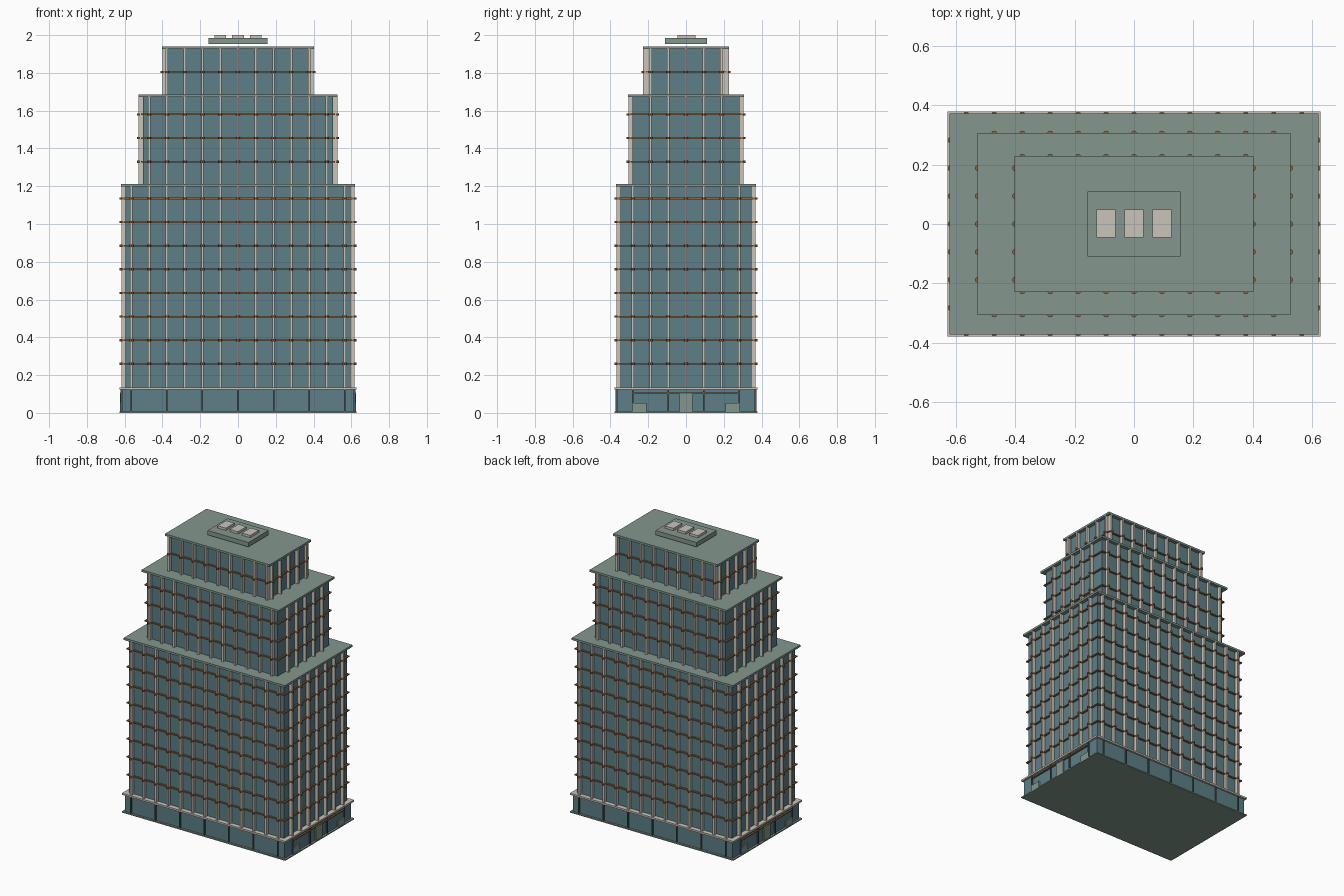
import bpy, bmesh
from mathutils import Matrix, Vector

cube = bpy.data.objects.get("Cube")
if cube:
    bpy.data.objects.remove(cube, do_unlink=True)


def material(name, rgb):
    m = bpy.data.materials.new(name)
    m.use_nodes = True
    color = (*rgb, 1)
    m.diffuse_color = color
    m.node_tree.nodes["Principled BSDF"].inputs["Base Color"].default_value = color
    return m


GLASS = material("teal glass", (0.11, 0.21, 0.24))
ROOF = material("grey green roof", (0.23, 0.31, 0.27))
STONE = material("pale stone", (0.59, 0.55, 0.49))
BRONZE = material("bronze", (0.29, 0.13, 0.05))
SLATE = material("slate", (0.06, 0.11, 0.12))

BAY, FLOOR = 0.094, 0.125


def add_box(bm, x, y, z, w, d, h):
    """Box centred on x, y that stands on z."""
    m = Matrix.Translation((x, y, z + h / 2)) @ Matrix.Diagonal((w, d, h, 1))
    bmesh.ops.create_cube(bm, size=1, matrix=m)


def add_knob(bm, x, y, z, r, h):
    bmesh.ops.create_cone(bm, cap_ends=True, segments=8, radius1=r, radius2=r,
                          depth=h, matrix=Matrix.Translation((x, y, z)))


def finish(name, bm, mat):
    mesh = bpy.data.meshes.new(name)
    bm.to_mesh(mesh)
    bm.free()
    mesh.materials.append(mat)
    ob = bpy.data.objects.new(name, mesh)
    bpy.context.collection.objects.link(ob)
    return ob


def box(name, mat, *dims):
    bm = bmesh.new()
    add_box(bm, *dims)
    return finish(name, bm, mat)


def stations(hx, hy, nx, ny, step=1):
    """Wall points on all four sides: x, y and whether the wall faces along x."""
    for s in (-1, 1):
        for k in range(-nx, nx + 1, step):
            yield k * BAY, s * hy, False
        for k in range(-ny, ny + 1, step):
            yield s * hx, k * BAY, True


def tier(name, hx, hy, nx, ny, z0, z1, floors, rx, ry):
    """Glass block with stone piers, bronze floor bands and a roof slab."""
    box(name + "_glass", GLASS, 0, 0, z0, 2 * hx, 2 * hy, z1 - z0 - 0.012)
    piers, bands, knobs = bmesh.new(), bmesh.new(), bmesh.new()
    for x, y, side in stations(hx, hy, nx, ny):
        w, d = (0.046, 0.013) if side else (0.013, 0.046)
        add_box(piers, x, y, z0, w, d, z1 - z0 - 0.012)
    for i in range(1, floors + 1):
        z = z0 + i * FLOOR
        add_box(bands, 0, 0, z - 0.004, 2 * hx + 0.022, 2 * hy + 0.022, 0.008)
        for x, y, side in stations(hx + 0.022, hy + 0.022, nx, ny):
            add_knob(knobs, x, y, z, 0.01, 0.012)
    finish(name + "_piers", piers, STONE)
    finish(name + "_floor_bands", bands, BRONZE)
    finish(name + "_band_clasps", knobs, BRONZE)
    box(name + "_roof", ROOF, 0, 0, z1 - 0.014, 2 * rx, 2 * ry, 0.014)


# Podium with plinth, cornice and slim frames
box("plinth", ROOF, 0, 0, 0, 1.256, 0.756, 0.008)
box("podium_glass", GLASS, 0, 0, 0.008, 1.23, 0.73, 0.115)
box("podium_cornice", STONE, 0, 0, 0.123, 1.256, 0.756, 0.012)
frames = bmesh.new()
for x, y, side in stations(0.615, 0.365, 6, 3, 2):
    w, d = (0.016, 0.008) if side else (0.008, 0.016)
    add_box(frames, x, y, 0.008, w, d, 0.115)
finish("podium_frames", frames, SLATE)

# Entrances on both narrow ends
doors, canopies = bmesh.new(), bmesh.new()
for s in (-1, 1):
    add_box(doors, s * 0.617, 0, 0, 0.014, 0.068, 0.1)
    for y in (-0.245, 0.245):
        add_box(doors, s * 0.617, y, 0, 0.014, 0.074, 0.052)
    add_box(canopies, s * 0.617, 0, 0.1, 0.018, 0.57, 0.007)
finish("entrance_doors", doors, ROOF)
finish("entrance_canopies", canopies, BRONZE)

# Three stepped tiers
tier("lower_tier", 0.595, 0.346, 6, 3, 0.135, 1.213, 8, 0.62, 0.371)
tier("middle_tier", 0.503, 0.282, 5, 2, 1.205, 1.686, 3, 0.527, 0.306)
tier("upper_tier", 0.378, 0.204, 4, 2, 1.68, 1.94, 1, 0.402, 0.228)

# Rooftop plant
box("plant_platform", ROOF, 0, 0, 1.953, 0.314, 0.22, 0.031)
units = bmesh.new()
for k in (-1, 0, 1):
    add_box(units, k * BAY, 0.002, 1.984, 0.063, 0.094, 0.016)
finish("plant_units", units, STONE)
